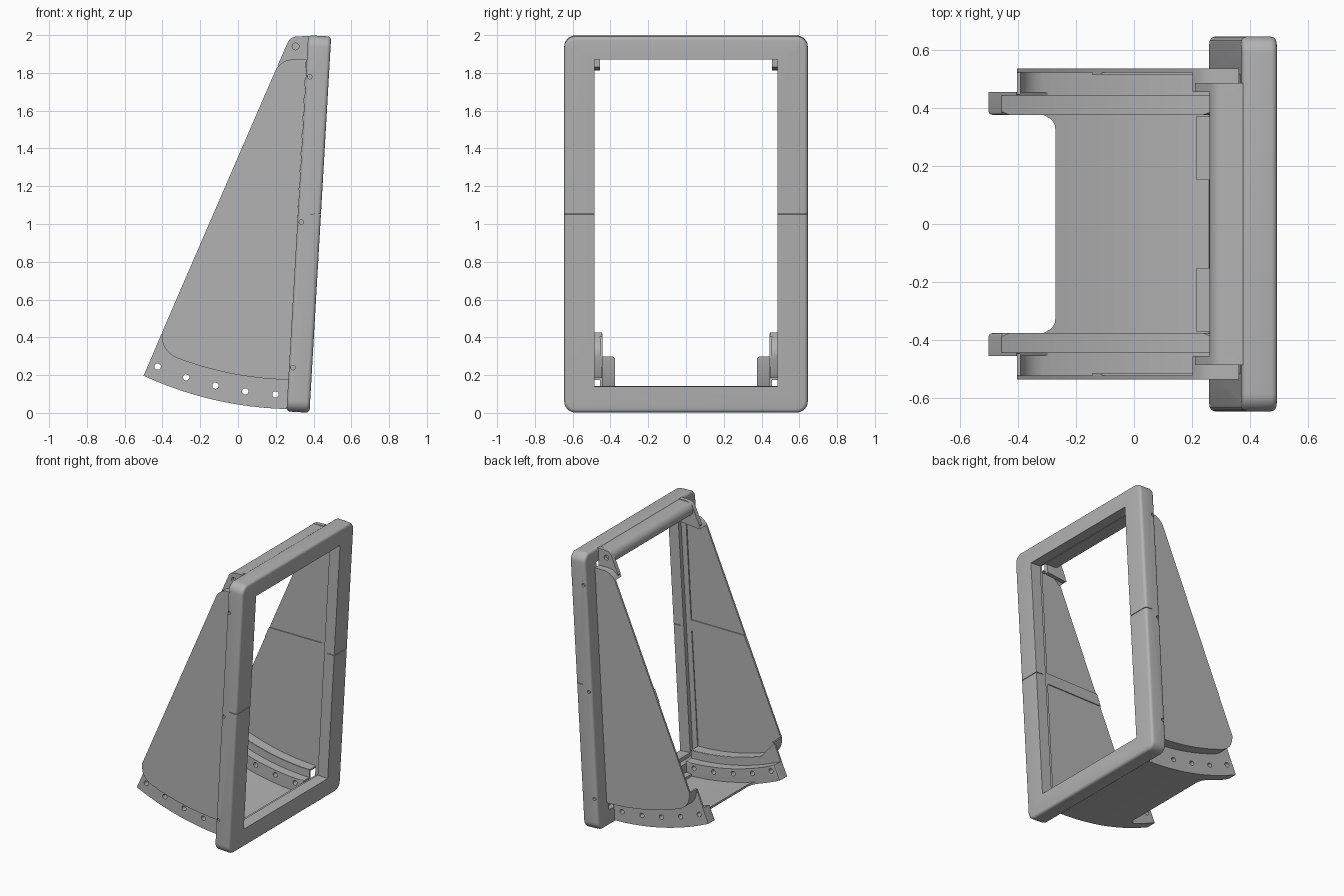
import bpy, bmesh, math
from mathutils import Matrix, Vector

if "Cube" in bpy.data.objects:
    bpy.data.objects.remove(bpy.data.objects["Cube"])

grey = bpy.data.materials.new("plain grey")
grey.use_nodes = True
grey.diffuse_color = (0.45, 0.45, 0.45, 1)
grey.node_tree.nodes["Principled BSDF"].inputs["Base Color"].default_value = (0.45, 0.45, 0.45, 1)

PIVOT_X, PIVOT_Z = 0.305, 1.94
TILT = math.radians(3.3)
FRAME_MID = Matrix.Translation((0.375, 0, 1)) @ Matrix.Rotation(TILT, 4, "Y")


def finish(name, bm):
    bmesh.ops.recalc_face_normals(bm, faces=bm.faces)
    mesh = bpy.data.meshes.new(name)
    bm.to_mesh(mesh)
    bm.free()
    obj = bpy.data.objects.new(name, mesh)
    bpy.context.collection.objects.link(obj)
    mesh.materials.append(grey)
    return obj


def smooth(obj):
    bpy.ops.object.select_all(action="DESELECT")
    obj.select_set(True)
    bpy.context.view_layer.objects.active = obj
    bpy.ops.object.shade_smooth_by_angle(angle=math.radians(30))


def prism(name, outline, y0, y1, bevel=0):
    """Extrude an x-z outline from y0 to y1, optionally rounding its rims."""
    bm = bmesh.new()
    face = bm.faces.new([bm.verts.new((x, y0, z)) for x, z in outline])
    out = bmesh.ops.extrude_face_region(bm, geom=[face])
    for v in out["geom"]:
        if isinstance(v, bmesh.types.BMVert):
            v.co.y = y1
    if bevel:
        rim = [e for e in bm.edges if abs(e.verts[0].co.y - e.verts[1].co.y) < 1e-6
               and abs(e.verts[0].co.y) == min(abs(v.co.y) for v in bm.verts)]
        bmesh.ops.bevel(bm, geom=rim, offset=bevel, segments=3, affect="EDGES", profile=0.5)
    return finish(name, bm)


def box(name, size, mid, matrix=Matrix()):
    bm = bmesh.new()
    bmesh.ops.create_cube(bm, size=1, matrix=matrix @ Matrix.Translation(mid) @ Matrix.Diagonal((*size, 1)))
    return finish(name, bm)


def rod(name, x, z, radius, y0, y1, sides=20):
    bm = bmesh.new()
    turn = Matrix.Translation((x, (y0 + y1) / 2, z)) @ Matrix.Rotation(math.pi / 2, 4, "X")
    bmesh.ops.create_cone(bm, cap_ends=True, segments=sides, radius1=radius,
                          radius2=radius, depth=abs(y1 - y0), matrix=turn)
    return finish(name, bm)


def cut(obj, cutters):
    """Subtract the cutters, bake the result and drop the cutters."""
    for c in cutters:
        c.hide_render = True
        mod = obj.modifiers.new("cut", "BOOLEAN")
        mod.operation, mod.object, mod.solver = "DIFFERENCE", c, "EXACT"
    baked = bpy.data.meshes.new_from_object(obj.evaluated_get(bpy.context.evaluated_depsgraph_get()))
    obj.modifiers.clear()
    obj.data = baked
    for c in cutters:
        bpy.data.objects.remove(c)


def swing(radius, degrees):
    a = math.radians(degrees)
    return (PIVOT_X - radius * math.sin(a), PIVOT_Z - radius * math.cos(a))


def arc(radius, a0, a1, n=24):
    return [swing(radius, a0 + (a1 - a0) * i / n) for i in range(n + 1)]


def curve(a, b, c, n=8):
    a, b, c = Vector(a), Vector(b), Vector(c)
    return [tuple(a.lerp(b, i / n).lerp(b.lerp(c, i / n), i / n)) for i in range(n + 1)]


def ribbon(path, thick):
    """Give an open path a thickness on its left side."""
    inner = []
    for i, p in enumerate(path):
        d = Vector(path[min(i + 1, len(path) - 1)]) - Vector(path[max(i - 1, 0)])
        d.normalize()
        inner.append((p[0] - d.y * thick, p[1] + d.x * thick))
    return path + inner[::-1]


def back_edge(z):
    return (-0.5 + (z - 0.2) * 0.433, z)


def frame_edge(z):
    return (0.262 + z * math.tan(TILT), z)


# Tilted frame with rounded corners, opening, rear rebate, seam and screw holes
bm = bmesh.new()
bmesh.ops.create_cube(bm, size=1, matrix=Matrix.Diagonal((0.122, 1.29, 1.995, 1)))
corners = [e for e in bm.edges if abs(e.verts[0].co.x - e.verts[1].co.x) > 0.1]
bmesh.ops.bevel(bm, geom=corners, offset=0.06, segments=8, affect="EDGES", profile=0.5)
rims = [e for e in bm.edges if e.verts[0].co.x * e.verts[1].co.x > 0]
bmesh.ops.bevel(bm, geom=rims, offset=0.02, segments=4, affect="EDGES", profile=0.5)
bm.transform(FRAME_MID)
frame = finish("frame", bm)
cutters = [box("opening_cutter", (1, 0.97, 1.735), (0, 0, 0.008), FRAME_MID),
           box("rebate_cutter", (0.2, 1.03, 1.79), (-0.12, 0, 0.008), FRAME_MID)]
for side in (-1, 1):
    cutters.append(box("seam_cutter", (0.2, 0.2, 0.004), (0.105, side * 0.58, 0.055), FRAME_MID))
    for z in (0.24, 1.01, 1.78):
        x = frame_edge(z)[0] + 0.015
        cutters.append(rod("screw_cutter", x, z, 0.012, side * 0.63, side * 0.7, 14))
cut(frame, cutters)
smooth(frame)

# Outlines shared by both sides
skin_foot = arc(1.765, 1.2, 20) + curve(swing(1.765, 20), (-0.41, 0.315), back_edge(0.425))[1:]
skin_head = curve(back_edge(1.82), (0.24, 1.872), (0.29, 1.87)) + [(0.362, 1.87)]
strip = arc(1.92, 1.3, 24.8) + arc(1.81, 24.85, 1.2)
web = arc(1.83, 1.2, 24.85) + [back_edge(0.42)] + arc(1.755, 20, 1.2)
ear = ([(0.215, 1.815), (0.21, 1.84), (0.265, 1.965)]
       + curve((0.265, 1.965), (0.28, 1.99), (0.31, 1.993), 5)[1:]
       + [(0.375, 1.995), (0.365, 1.83)])
band = [back_edge(1.02), frame_edge(1.02), frame_edge(1.1), back_edge(1.1)]

for word, s in (("front", -1), ("back", 1)):
    # Flat outer skin with its turned-in foot and head
    smooth(prism(word + "_side_panel", skin_foot + skin_head, s * 0.522, s * 0.535))
    smooth(prism(word + "_panel_foot", ribbon(skin_foot[::-1], 0.012)
                 , s * 0.445, s * 0.534))
    smooth(prism(word + "_panel_head", ribbon(skin_head[::-1], 0.012), s * 0.455, s * 0.534))
    prism(word + "_splice_band", band, s * 0.515, s * 0.523)

    # Curved strip with a row of adjustment holes
    smooth(prism(word + "_strip_web", web, s * 0.442, s * 0.455))
    rail = prism(word + "_curved_strip", strip, s * 0.375, s * 0.455, 0.012)
    cut(rail, [rod("hole_cutter", *swing(1.845, 3.3 + 5 * i), 0.017, s * 0.3, s * 0.5)
               for i in range(5)])
    smooth(rail)

    # Pivot ear
    lug = prism(word + "_pivot_ear", ear, s * 0.455, s * 0.485)
    cut(lug, [rod("pivot_cutter", PIVOT_X, PIVOT_Z, 0.018, s * 0.462, s * 0.6)])
    smooth(lug)

    # Small catch on the floor beside the frame
    box(word + "_floor_catch", (0.045, 0.22, 0.03), (0.237, s * 0.262, 0.04))

# Rounded hood between the pivot ears
hood = [(0.385, 1.99)]
for i in range(17):
    a = math.pi / 2 + math.pi * i / 16
    hood.append((PIVOT_X + 0.05 * math.cos(a) + 0.005, PIVOT_Z + 0.05 * math.sin(a)))
smooth(prism("top_hood", hood + [(0.385, 1.89)], -0.46, 0.46))

# Curved floor whose rear edge flares into the strips
bm = bmesh.new()
rows, cols = 16, 40
grid = []
for j in range(cols + 1):
    y = -0.38 + 0.76 * j / cols
    over = min(max(abs(y) - 0.325, 0), 0.05)
    rear = -0.27 - 0.05 + math.sqrt(0.05 ** 2 - over ** 2)
    line = []
    for i in range(rows + 1):
        x = rear + (0.275 - rear) * i / rows
        drop = math.sqrt(1.92 ** 2 - (x - PIVOT_X) ** 2)
        line.append([bm.verts.new((x, y, PIVOT_Z - drop + h)) for h in (0, 0.015)])
    grid.append(line)
for j in range(cols):
    for i in range(rows):
        quad = (grid[j][i], grid[j][i + 1], grid[j + 1][i + 1], grid[j + 1][i])
        for layer in (0, 1):
            bm.faces.new([q[layer] for q in quad])
    for i in (0, rows):
        a, b = grid[j][i], grid[j + 1][i]
        bm.faces.new((a[0], b[0], b[1], a[1]))
for j in (0, cols):
    for i in range(rows):
        a, b = grid[j][i], grid[j][i + 1]
        bm.faces.new((a[0], b[0], b[1], a[1]))
smooth(finish("curved_floor", bm))
